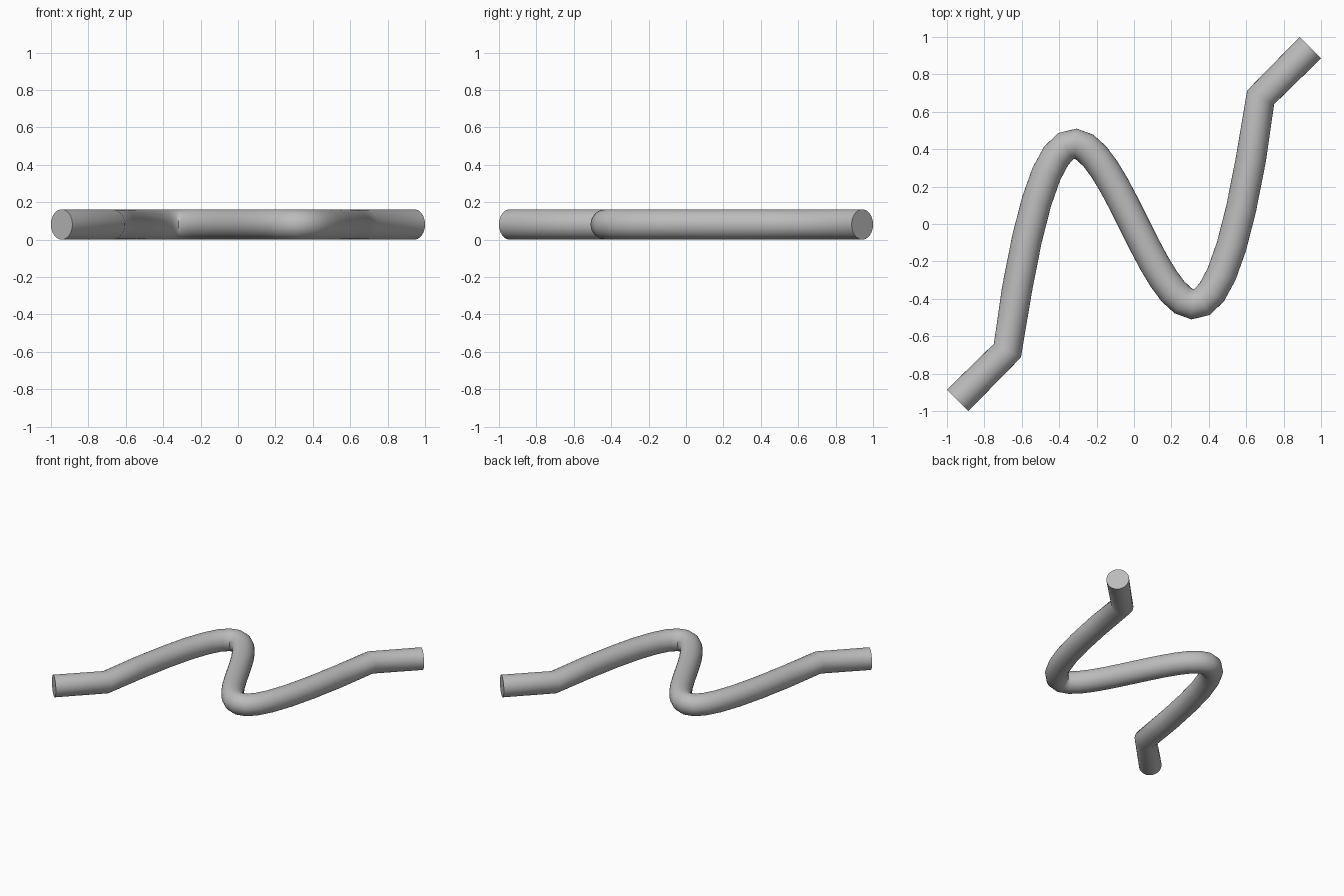
import bpy, bmesh, math
from mathutils import Vector

if "Cube" in bpy.data.objects:
    bpy.data.objects.remove(bpy.data.objects["Cube"], do_unlink=True)

RADIUS = 0.081
SIDES = 32
STEPS = 26
BEND = 0.677       # where the straight ends meet the wave
TIP = 1 - RADIUS * math.sqrt(0.5)

# Grey material
grey = bpy.data.materials.new("plain grey")
grey.use_nodes = True
grey.diffuse_color = (0.5, 0.5, 0.5, 1)
grey.node_tree.nodes["Principled BSDF"].inputs["Base Color"].default_value = (0.5, 0.5, 0.5, 1)


def wave_point(i):
    """Point on the S-shaped cubic centre line."""
    s = 2 * i / STEPS - 1
    drop = 1.365
    return Vector((BEND * s, (BEND + drop) * s ** 3 - drop * s, RADIUS))


# Centre line: straight end, wave, straight end
path = [Vector((-TIP, -TIP, RADIUS))]
path += [wave_point(i) for i in range(STEPS + 1)]
path.append(Vector((TIP, TIP, RADIUS)))

# Sweep a circle along the centre line
bm = bmesh.new()
rings = []
for i, p in enumerate(path):
    tangent = Vector((0, 0, 0))
    if i > 0:
        tangent += (p - path[i - 1]).normalized()
    if i < len(path) - 1:
        tangent += (path[i + 1] - p).normalized()
    tangent.normalize()
    side = Vector((tangent.y, -tangent.x, 0))
    ring = []
    for k in range(SIDES):
        a = math.tau * k / SIDES
        offset = side * math.cos(a) + Vector((0, 0, 1)) * math.sin(a)
        ring.append(bm.verts.new(p + offset * RADIUS))
    rings.append(ring)

for r0, r1 in zip(rings, rings[1:]):
    for k in range(SIDES):
        n = (k + 1) % SIDES
        bm.faces.new((r0[k], r0[n], r1[n], r1[k]))

# Flat end caps
bm.faces.new(rings[0])
bm.faces.new(rings[-1])
bmesh.ops.recalc_face_normals(bm, faces=bm.faces)

mesh = bpy.data.meshes.new("bent_tube")
bm.to_mesh(mesh)
bm.free()
mesh.materials.append(grey)
tube = bpy.data.objects.new("bent_tube", mesh)
bpy.context.collection.objects.link(tube)

# Smooth walls with sharp cap rims
bpy.ops.object.select_all(action='DESELECT')
tube.select_set(True)
bpy.context.view_layer.objects.active = tube
bpy.ops.object.shade_smooth_by_angle(angle=math.radians(45))
